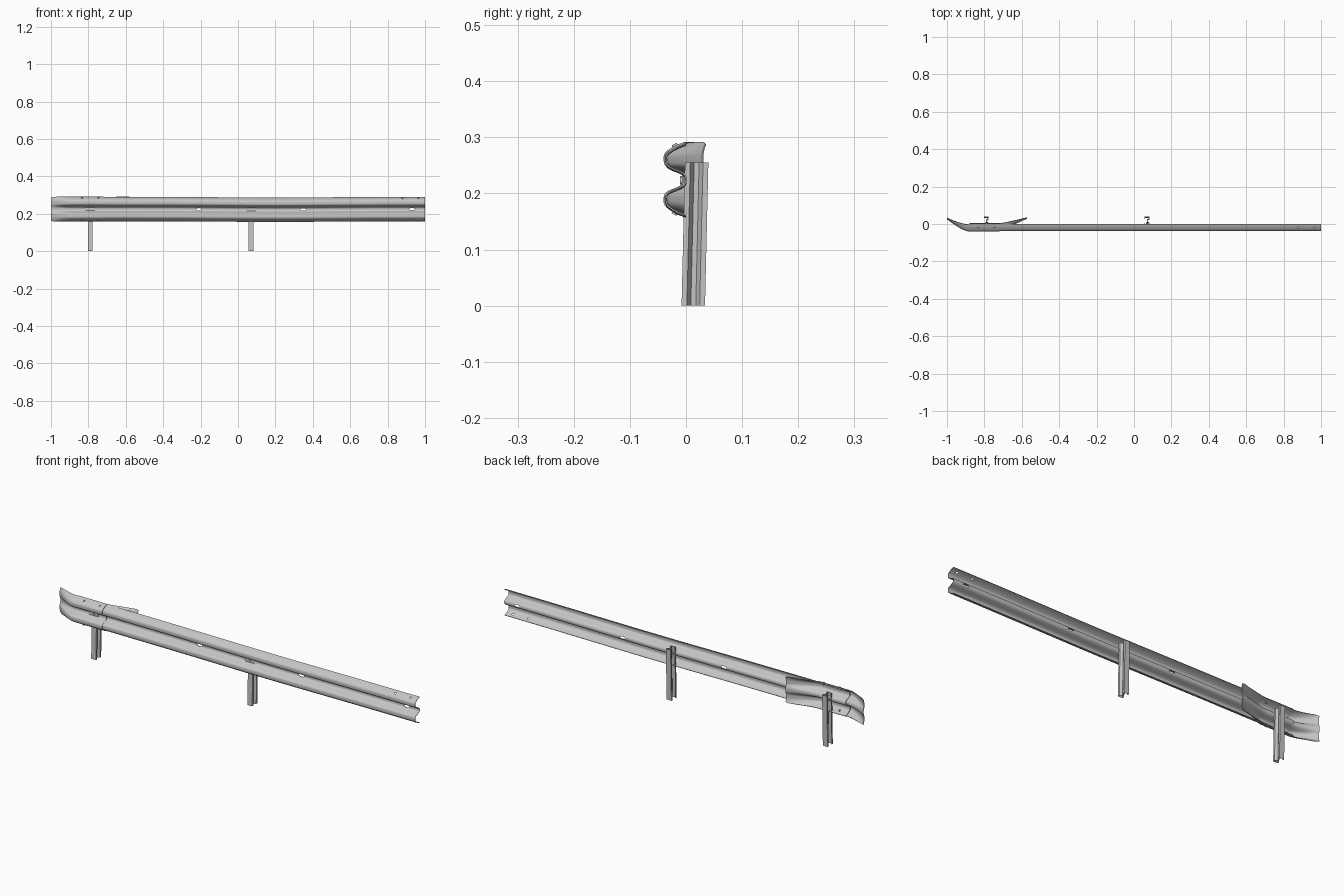
import bpy, math
from mathutils import Vector

cube = bpy.data.objects.get("Cube")
if cube:
    bpy.data.objects.remove(cube, do_unlink=True)

MID = 0.225      # rail centre height


def material(name, rgb):
    m = bpy.data.materials.new(name)
    m.use_nodes = True
    m.diffuse_color = (*rgb, 1)
    bsdf = m.node_tree.nodes["Principled BSDF"]
    bsdf.inputs["Base Color"].default_value = (*rgb, 1)
    bsdf.inputs["Roughness"].default_value = 0.6
    return m


STEEL = material("galvanised_steel", (0.56, 0.56, 0.56))


def activate(ob):
    bpy.ops.object.select_all(action='DESELECT')
    ob.select_set(True)
    bpy.context.view_layer.objects.active = ob


def finish(ob):
    activate(ob)
    for mod in list(ob.modifiers):
        bpy.ops.object.modifier_apply(modifier=mod.name)
    bpy.ops.object.shade_smooth_by_angle(angle=math.radians(40))


def sheet(name, rows, thickness, cutters=()):
    """Skin a grid of points and thicken it into sheet metal."""
    n = len(rows[0])
    faces = [(i * n + j, (i + 1) * n + j, (i + 1) * n + j + 1, i * n + j + 1)
             for i in range(len(rows) - 1) for j in range(n - 1)]
    me = bpy.data.meshes.new(name)
    me.from_pydata([p for row in rows for p in row], [], faces)
    me.materials.append(STEEL)
    ob = bpy.data.objects.new(name, me)
    bpy.context.collection.objects.link(ob)
    solid = ob.modifiers.new("thickness", 'SOLIDIFY')
    solid.thickness = thickness
    solid.offset = 0
    for c in cutters:
        cut = ob.modifiers.new("hole", 'BOOLEAN')
        cut.operation = 'DIFFERENCE'
        cut.solver = 'EXACT'
        cut.object = c
    finish(ob)
    for c in cutters:
        bpy.data.objects.remove(c, do_unlink=True)
    return ob


def rounded(points, passes=2):
    """Corner cutting that keeps the end points."""
    pts = [Vector(p) for p in points]
    for _ in range(passes):
        out = [pts[0]]
        for a, b in zip(pts, pts[1:]):
            out += [a.lerp(b, 0.25), a.lerp(b, 0.75)]
        pts = out + [pts[-1]]
    return pts


def ramp(v):
    return max(0.0, min(1.0, v))


def span(a, b, count):
    return [a + (b - a) * i / count for i in range(count + 1)]


def rod(name, loc, axis, radius, depth, sides=16, stretch=1.0):
    bpy.ops.mesh.primitive_cylinder_add(vertices=sides, radius=radius, depth=depth, location=loc)
    ob = bpy.context.object
    ob.name = name
    ob.rotation_mode = 'QUATERNION'
    ob.rotation_quaternion = Vector(axis).to_track_quat('Z', 'X')
    if stretch != 1.0:   # stretched along the rail
        ob.rotation_mode = 'XYZ'
        ob.rotation_euler = (math.radians(90), 0, 0)
        ob.scale.x = stretch
    ob.data.materials.append(STEEL)
    return ob


# Double-wave cross-section as (y, height from middle)
half = [(0, 0.006), (-0.007, 0.013), (-0.034, 0.023), (-0.036, 0.034),
        (-0.035, 0.046), (-0.017, 0.058), (0.0, 0.064)]
WAVE = rounded([(y, -z) for y, z in reversed(half)] + half)


def sag(x):
    return -0.003 * math.exp(-((x - 0.2) / 0.4) ** 2)


def wave_row(x, flatten=0.0, push=0.0, tall=1.0):
    return [(x, y * (1 - flatten) + push, MID + sag(x) + z * tall) for y, z in WAVE]


# Main rail with bolt slots and open splice holes at the far end
SLOPE = {s: Vector((0, -0.48, 0.88 * s)).normalized() for s in (1, -1)}


def slope_point(x, s):
    return Vector((x, -0.018, MID + 0.057 * s))


cutters = [rod("slot_cutter", (x, 0, MID + sag(x)), (0, 1, 0), 0.006, 0.012, stretch=2.6)
           for x in (-0.21, 0.35, 0.93)]
cutters += [rod("hole_cutter", slope_point(x, s), SLOPE[s], 0.005, 0.016)
            for x in (0.88, 0.965) for s in (1, -1)]
for c in cutters:
    c.hide_render = True
bpy.context.view_layer.update()
sheet("main_rail", [wave_row(x) for x in span(-0.88, 1.0, 48)], 0.0025, cutters)

# Flared end terminal lapped over the front of the rail
rows = []
for x in span(-1.0, -0.72, 28):
    t = ramp((-0.885 - x) / 0.115)
    corner = ramp((-0.98 - x) / 0.02)
    rows.append(wave_row(x, 0.85 * t ** 1.3, -0.003 + 0.036 * t ** 1.5,
                         1.02 - 0.07 * corner ** 3))
sheet("end_terminal", rows, 0.0025)

# Flared wing lapped behind the rail
rows = []
for x in span(-0.88, -0.572, 28):
    t = ramp((x + 0.72) / 0.148)
    corner = ramp((x + 0.59) / 0.018)
    rows.append(wave_row(x, 0.85 * t, 0.003 + 0.032 * t ** 1.2,
                         1.0 + 0.04 * t - 0.07 * corner ** 3))
sheet("back_wing", rows, 0.0025)

# Folded sigma-section posts, leaning slightly backward
SIGMA = [(-0.012, 0.0), (-0.012, -0.007), (0.012, -0.007), (0.012, 0.001), (0.0, 0.008),
         (0.0, 0.018), (0.012, 0.025), (0.012, 0.033), (-0.012, 0.033), (-0.012, 0.026)]
for label, px in (("end_post", -0.79), ("middle_post", 0.07)):
    rows = [[(px + x, y + 0.006 * z / 0.255, z) for x, y in SIGMA] for z in (0, 0.255)]
    sheet(label, rows, 0.0025)

    # Post bolt with slotted washer plate
    z = MID + sag(px)
    bpy.ops.mesh.primitive_cube_add(size=1, location=(px, -0.0055, z))
    plate = bpy.context.object
    plate.name = label + "_washer_plate"
    plate.scale = (0.05, 0.003, 0.016)
    plate.data.materials.append(STEEL)
    finish(rod(label + "_bolt", (px, -0.008, z), (0, -1, 0), 0.006, 0.006))
    finish(rod(label + "_nut", (px, 0.004, z), (0, 1, 0), 0.006, 0.008, sides=6))

# Splice bolts on the outer slopes of the terminal
for x in (-0.835, -0.745):
    for s in (1, -1):
        p = slope_point(x, s)
        finish(rod("splice_bolt", p + SLOPE[s] * 0.004, SLOPE[s], 0.005, 0.005))
        finish(rod("splice_nut", p - SLOPE[s] * 0.005, SLOPE[s], 0.005, 0.007, sides=6))
